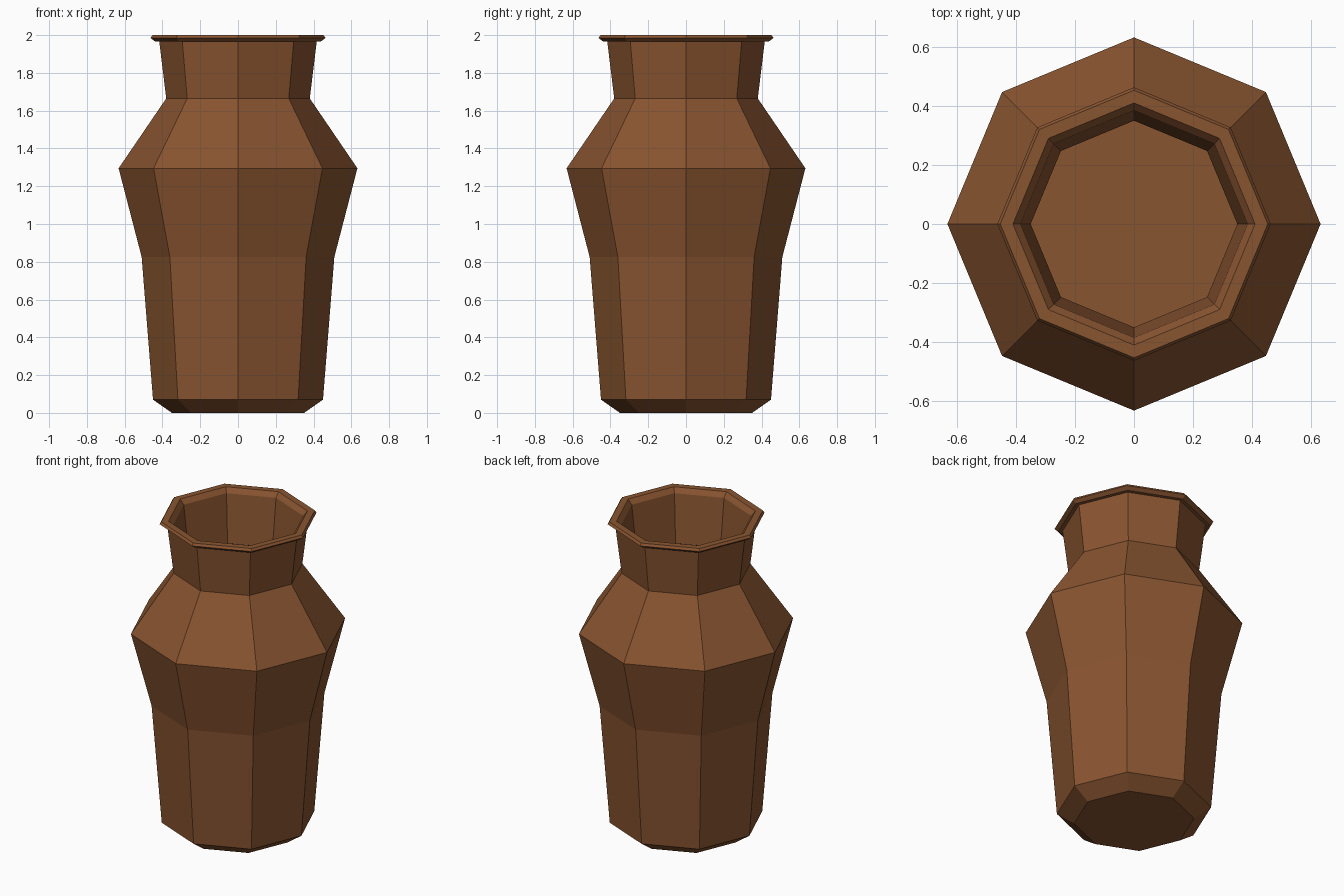
import bpy
import bmesh
from math import cos, sin, pi

cube = bpy.data.objects.get("Cube")
if cube:
    bpy.data.objects.remove(cube, do_unlink=True)

SIDES = 8

# Brown clay material
clay = bpy.data.materials.new("brown clay")
clay.use_nodes = True
colour = (0.25, 0.09, 0.03, 1)
clay.diffuse_color = colour
clay.node_tree.nodes["Principled BSDF"].inputs["Base Color"].default_value = colour

# Wall profile as (radius, height): up the outside, over the lip, down the inside
outside = [(0.35, 0), (0.45, 0.07), (0.51, 0.825), (0.632, 1.295), (0.38, 1.665)]
lip = [(0.417, 1.967), (0.44, 1.967), (0.463, 1.985), (0.453, 2.0), (0.41, 2.0)]
inside = [(0.385, 1.97), (0.35, 1.665), (0.595, 1.295), (0.475, 0.825), (0.42, 0.08), (0.352, 0.03)]


def turned(name, profile, material):
    """Turn a profile into a faceted vessel, closed at both ends."""
    bm = bmesh.new()
    rings = []
    for radius, height in profile:
        angles = [2 * pi * i / SIDES for i in range(SIDES)]
        rings.append([bm.verts.new((radius * cos(a), radius * sin(a), height)) for a in angles])
    for low, high in zip(rings, rings[1:]):
        for i in range(SIDES):
            j = (i + 1) % SIDES
            bm.faces.new((low[i], low[j], high[j], high[i]))
    bm.faces.new(rings[0][::-1])
    bm.faces.new(rings[-1])
    mesh = bpy.data.meshes.new(name)
    bm.to_mesh(mesh)
    bm.free()
    mesh.materials.append(material)
    obj = bpy.data.objects.new(name, mesh)
    bpy.context.collection.objects.link(obj)
    return obj


# Vase with base, body, shoulder, neck, lip and hollow
turned("vase", outside + lip + inside, clay)
